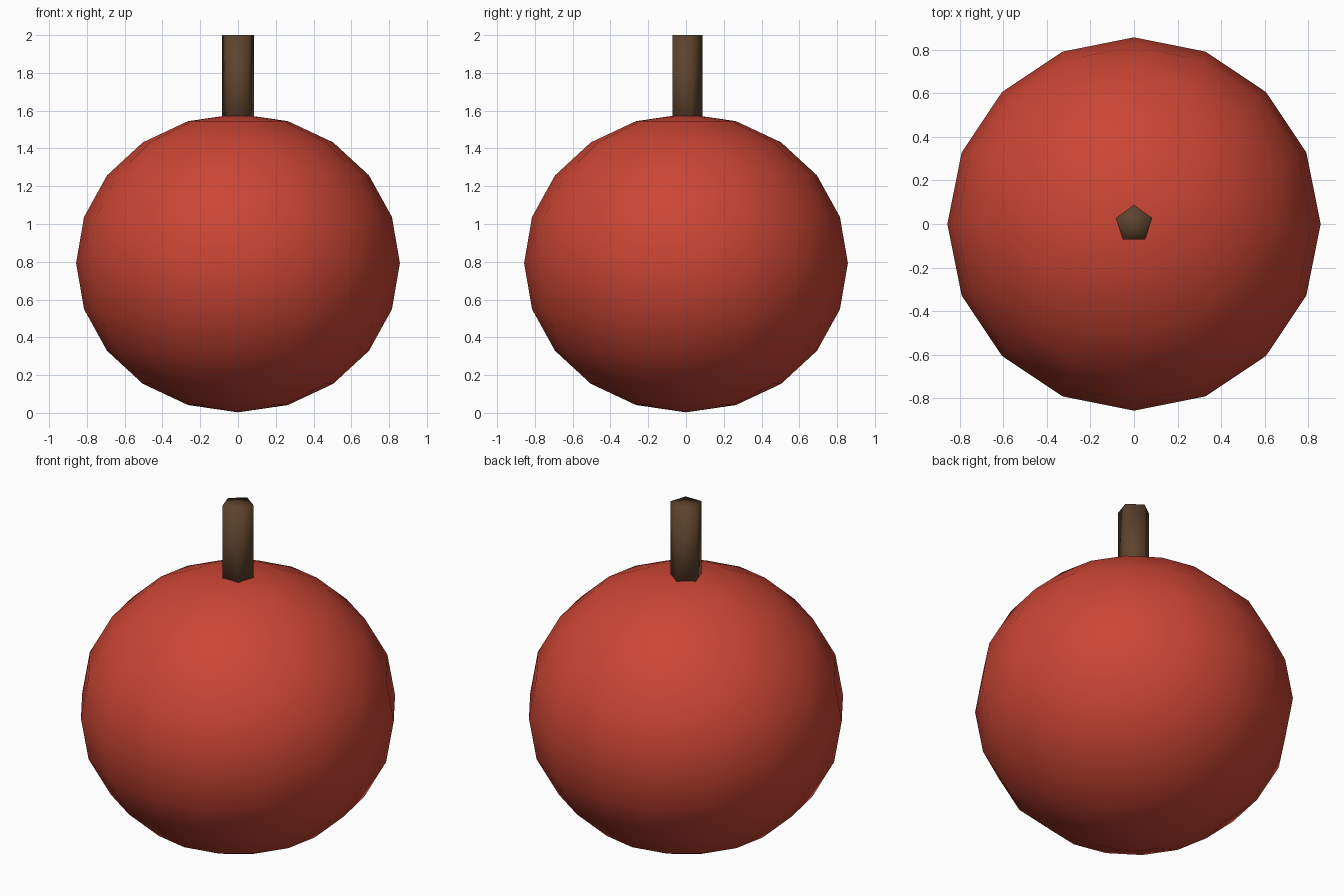
import bpy

if "Cube" in bpy.data.objects:
    bpy.data.objects.remove(bpy.data.objects["Cube"])


def finish(name, color):
    """Name the active object, smooth it and give it a plain colour."""
    obj = bpy.context.object
    obj.name = name
    mat = bpy.data.materials.new(name + "_color")
    mat.diffuse_color = (*color, 1)
    mat.use_nodes = True
    mat.node_tree.nodes["Principled BSDF"].inputs["Base Color"].default_value = mat.diffuse_color
    obj.data.materials.append(mat)
    bpy.ops.object.shade_smooth()
    return obj


# Round fruit body, slightly flattened
bpy.ops.mesh.primitive_uv_sphere_add(segments=16, ring_count=10, radius=1, location=(0, 0, 0.793))
body = finish("fruit_body", (0.60, 0.06, 0.035))
body.scale = (0.857, 0.857, 0.79)

# Five-sided stem, its base sunk into the fruit
top, base = 2.0, 1.45
bpy.ops.mesh.primitive_cylinder_add(vertices=5, radius=0.088, depth=top - base,
                                    end_fill_type='TRIFAN', location=(0, 0, (top + base) / 2))
finish("stem", (0.11, 0.055, 0.025))
